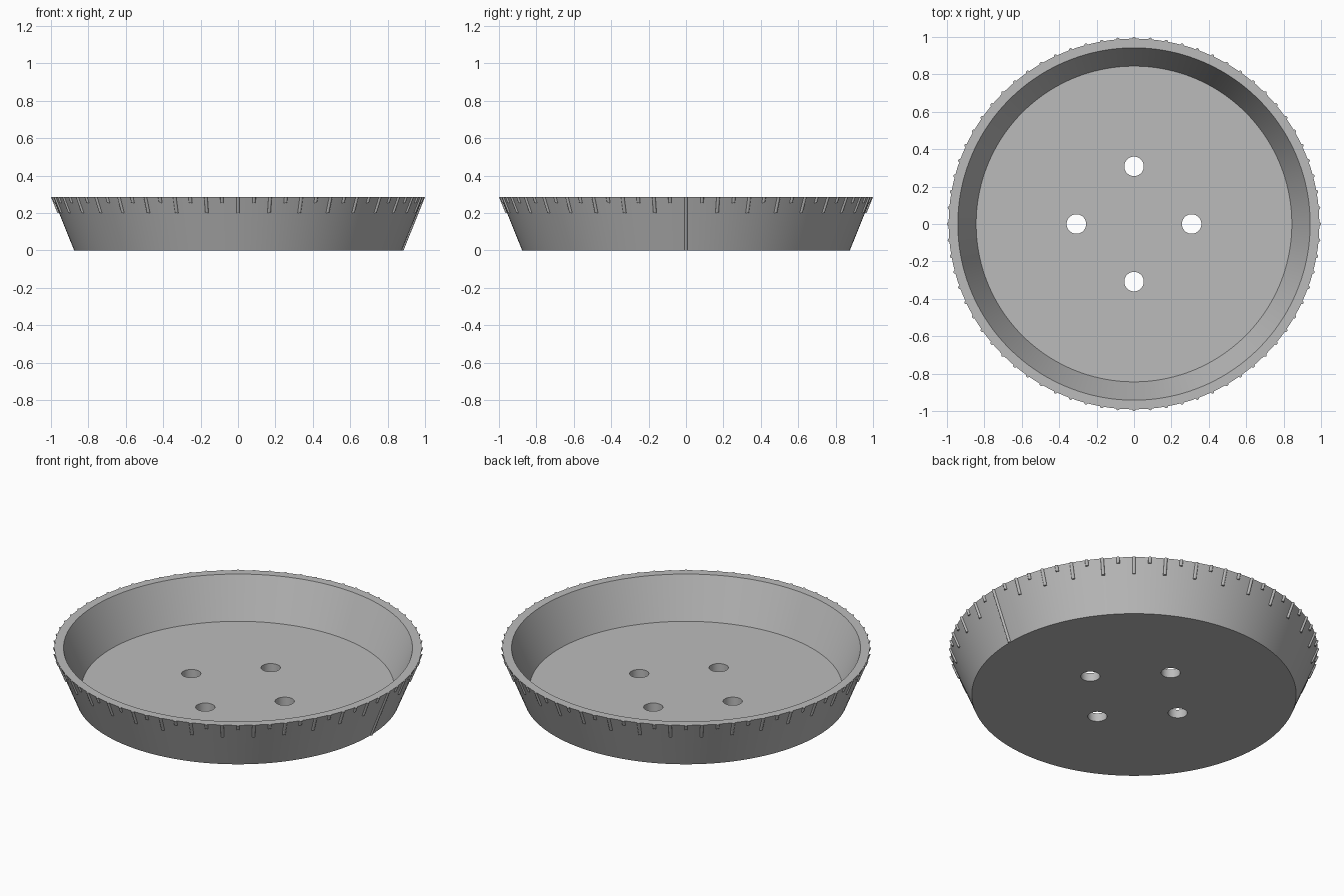
import bpy, bmesh, math
from mathutils import Matrix

cube = bpy.data.objects.get("Cube")
if cube:
    bpy.data.objects.remove(cube, do_unlink=True)

HEIGHT, FLOOR = 0.286, 0.05
R_BASE, R_RIM = 0.876, 0.991          # outer wall
R_FLOOR, R_MOUTH = 0.844, 0.942       # inner wall
SEGMENTS = 144
RIB = 0.009

grey = bpy.data.materials.new("light grey")
grey.use_nodes = True
COLOUR = (0.5, 0.5, 0.5, 1)
grey.diffuse_color = COLOUR
grey.node_tree.nodes["Principled BSDF"].inputs["Base Color"].default_value = COLOUR


def make_object(name, bm):
    bmesh.ops.recalc_face_normals(bm, faces=bm.faces)
    mesh = bpy.data.meshes.new(name)
    bm.to_mesh(mesh)
    bm.free()
    mesh.materials.append(grey)
    obj = bpy.data.objects.new(name, mesh)
    bpy.context.collection.objects.link(obj)
    return obj


def activate(obj):
    bpy.ops.object.select_all(action="DESELECT")
    obj.select_set(True)
    bpy.context.view_layer.objects.active = obj


def ring(bm, radius, z):
    circle = bmesh.ops.create_circle(bm, segments=SEGMENTS, radius=radius,
                                     matrix=Matrix.Translation((0, 0, z)))
    return circle["verts"]


# Dish: four rings joined into a hollow, sloping pan
bm = bmesh.new()
rings = [ring(bm, r, z) for r, z in ((R_BASE, 0), (R_RIM, HEIGHT),
                                     (R_MOUTH, HEIGHT), (R_FLOOR, FLOOR))]
for low, high in zip(rings, rings[1:]):
    for i in range(SEGMENTS):
        j = (i + 1) % SEGMENTS
        bm.faces.new((low[i], low[j], high[j], high[i]))
bm.faces.new(rings[0])
bm.faces.new(rings[-1])
dish = make_object("dish", bm)

# Four drain holes through the floor
bm = bmesh.new()
for k in range(4):
    turn = Matrix.Rotation(k * math.pi / 2, 4, "Z")
    bmesh.ops.create_cone(bm, cap_ends=True, segments=48, radius1=0.052, radius2=0.052,
                          depth=0.3, matrix=turn @ Matrix.Translation((0.308, 0, 0)))
cutter = make_object("drain_hole_cutter", bm)
cutter.hide_render = True
cut = dish.modifiers.new("drain holes", "BOOLEAN")
cut.operation = "DIFFERENCE"
cut.solver = "EXACT"
cut.object = cutter
activate(dish)
bpy.ops.object.modifier_apply(modifier=cut.name)
bpy.data.objects.remove(cutter, do_unlink=True)
bpy.ops.object.shade_smooth_by_angle(angle=math.radians(30))


# Measuring ribs: round bars lying on the sloping outer wall
def add_rib(bm, angle, z_low):
    sides = 12
    turn = Matrix.Rotation(angle, 4, "Z")
    ends = []
    for z in (z_low, HEIGHT):
        radius = R_BASE + (R_RIM - R_BASE) * z / HEIGHT
        ends.append([bm.verts.new(turn @ Matrix.Translation((radius, 0, z)) @
                     Matrix.Rotation(i * math.tau / sides, 4, "Z") @
                     Matrix.Translation((RIB, 0, 0)).to_translation())
                     for i in range(sides)])
    low, high = ends
    for i in range(sides):
        j = (i + 1) % sides
        bm.faces.new((low[i], low[j], high[j], high[i]))
    bm.faces.new(low)
    bm.faces.new(high)


bm = bmesh.new()
for k in range(72):
    z_low = 0 if k == 0 else 0.255 if k % 2 else 0.2
    add_rib(bm, math.radians(5 * k), z_low)
ribs = make_object("degree_ribs", bm)
activate(ribs)
bpy.ops.object.shade_smooth_by_angle(angle=math.radians(40))
